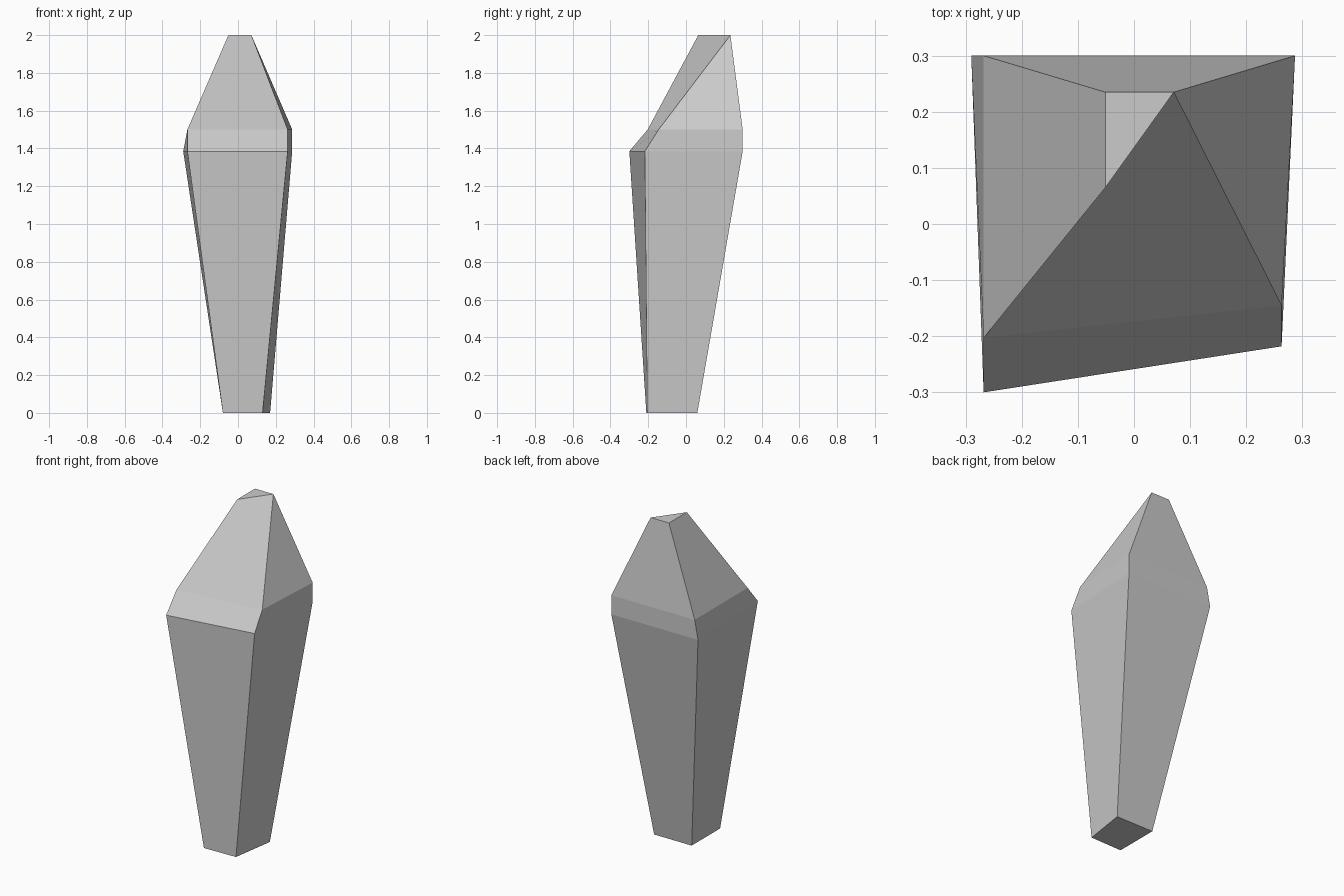
import bpy, bmesh

if "Cube" in bpy.data.objects:
    bpy.data.objects.remove(bpy.data.objects["Cube"])

# Cross-sections from bottom to top: height, then corners
# (front left, front right, back right, back left)
sections = [
    (0.0,   [(-0.08, -0.21), (0.13, -0.205), (0.17, 0.06), (-0.08, 0.06)]),
    (1.385, [(-0.268, -0.30), (0.263, -0.218), (0.287, 0.30), (-0.29, 0.30)]),
    (1.5,   [(-0.268, -0.203), (0.263, -0.145), (0.287, 0.30), (-0.268, 0.30)]),
    (2.0,   [(-0.051, 0.065), (0.071, 0.235), (0.071, 0.235), (-0.051, 0.235)]),
]

# Loft the faceted crystal through the sections
bm = bmesh.new()
rings = [[bm.verts.new((x, y, z)) for x, y in pts] for z, pts in sections]
for low, high in zip(rings, rings[1:]):
    for i in range(4):
        j = (i + 1) % 4
        bm.faces.new((low[i], low[j], high[j], high[i]))
bm.faces.new(rings[0][::-1])
bm.faces.new(rings[-1])

# The two right corners of the tip meet in one point
bmesh.ops.remove_doubles(bm, verts=bm.verts[:], dist=0.0005)
bmesh.ops.recalc_face_normals(bm, faces=bm.faces[:])

mesh = bpy.data.meshes.new("crystal_shard")
bm.to_mesh(mesh)
bm.free()
crystal = bpy.data.objects.new("crystal_shard", mesh)
bpy.context.collection.objects.link(crystal)
